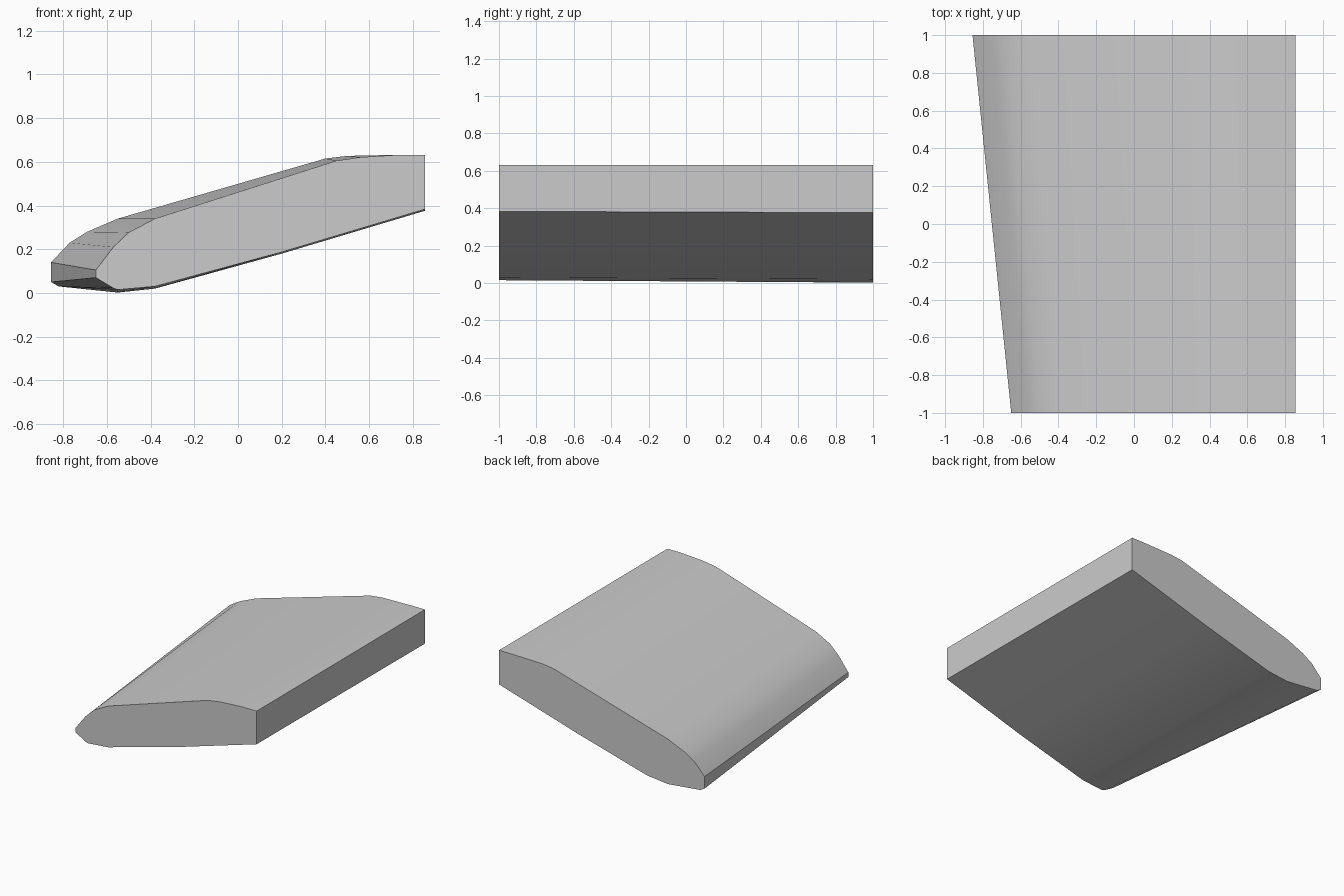
import bpy
import bmesh
import math

cube = bpy.data.objects.get("Cube")
if cube:
    bpy.data.objects.remove(cube, do_unlink=True)

# Matching end sections (x, z): nose, upper skin, tail, lower skin
front = [(-.65, .07), (-.65, .105), (-.57, .21), (-.5, .277), (-.38, .34),
         (.45, .605), (.56, .621), (.74, .632), (.855, .632),
         (.855, .383), (.2, .187), (-.38, .03), (-.55, .015), (-.57, .022)]
back = [(-.855, .05), (-.855, .14), (-.77, .23), (-.69, .28), (-.55, .34),
        (.4, .615), (.5, .627), (.74, .632), (.855, .632),
        (.855, .376), (.2, .18), (-.38, .02), (-.55, .002), (-.82, .03)]

# Shared material
gray = bpy.data.materials.new("light_gray")
gray.use_nodes = True
color = (0.6, 0.6, 0.6, 1)
gray.diffuse_color = color
gray.node_tree.nodes["Principled BSDF"].inputs["Base Color"].default_value = color

# Tapered panel lofted between the two sections
bm = bmesh.new()
ends = [[bm.verts.new((x, y, z)) for x, z in section]
        for section, y in ((front, -1), (back, 1))]
for ring in ends:
    bm.faces.new(ring)
a, b = ends
for i in range(len(a)):
    j = (i + 1) % len(a)
    bm.faces.new((a[i], a[j], b[j], b[i]))
bmesh.ops.recalc_face_normals(bm, faces=bm.faces)

mesh = bpy.data.meshes.new("tapered_panel")
bm.to_mesh(mesh)
bm.free()
mesh.materials.append(gray)
panel = bpy.data.objects.new("tapered_panel", mesh)
bpy.context.collection.objects.link(panel)

# Smooth skin with crisp end faces and nose edges
bpy.ops.object.select_all(action="DESELECT")
panel.select_set(True)
bpy.context.view_layer.objects.active = panel
bpy.ops.object.shade_smooth_by_angle(angle=math.radians(30))
